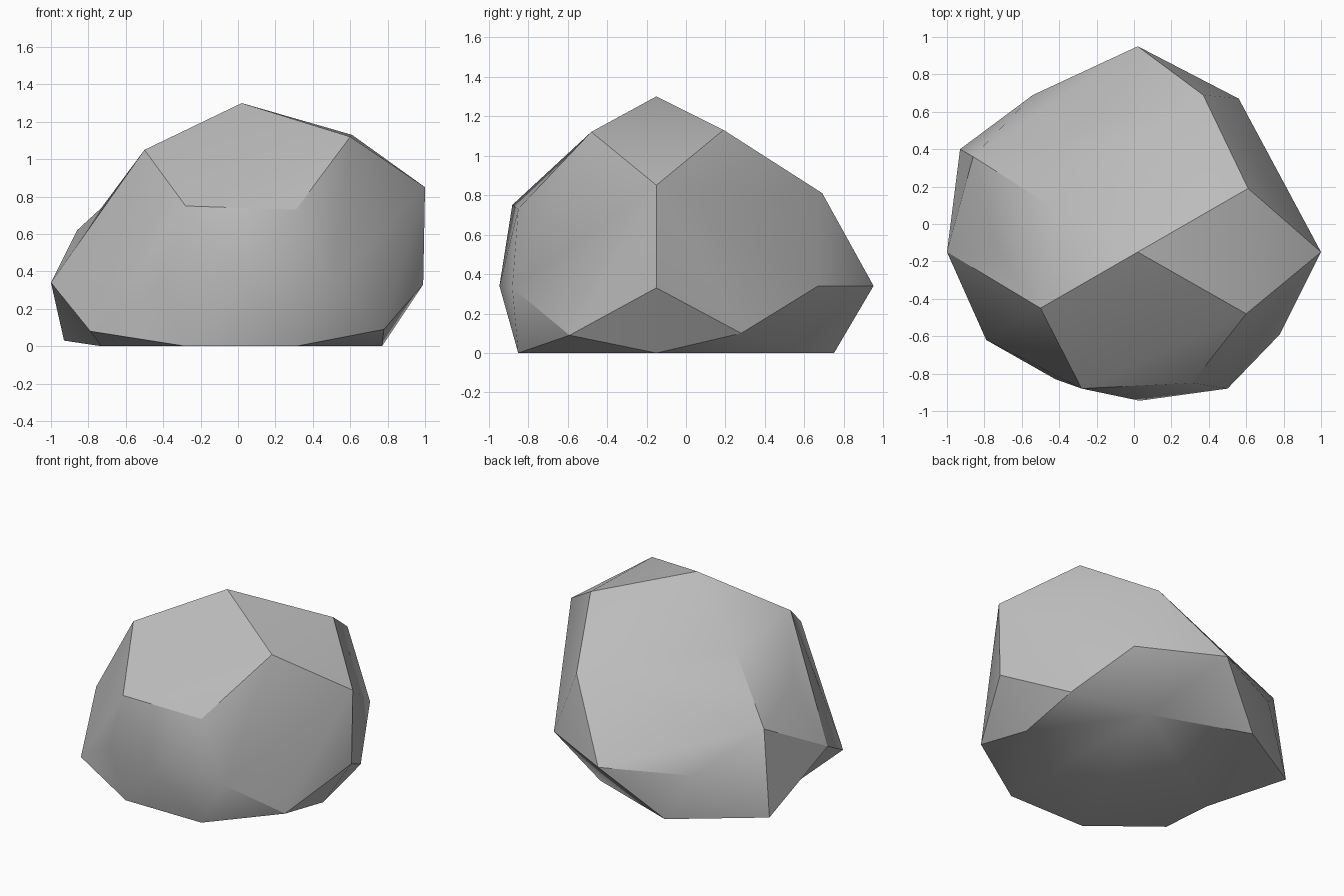
import bpy, bmesh, math

cube = bpy.data.objects.get("Cube")
if cube:
    bpy.data.objects.remove(cube, do_unlink=True)

# Corners of the boulder, grouped by height
crown = [(.02, -.15, 1.3), (.61, .19, 1.13), (.6, -.48, 1.12), (1, -.15, .85), (.37, .69, .81),
         (.31, -.85, .73), (-.28, -.88, .75), (-.24, .53, .66)]
belt = [(.5, -.88, .33), (.99, -.15, .33), (.03, -.945, .34), (-.42, -.83, .335),
        (.56, .67, .34), (.02, .95, .34), (-.54, .69, .33)]
base = [(.78, -.59, .09), (.76, .28, .1), (.77, -.15, 0), (.31, -.85, 0), (-.28, -.85, 0),
        (.31, .51, 0), (-.36, .75, 0)]

# Named corners around the two hollows on the -x side
brow, shelf = (-.5, -.45, 1.05), (-.45, .1, .975)
cheek, side = (-.86, .36, .62), (-1, -.15, .34)
toe, heel, sole = (-.79, -.62, .08), (-.93, .4, .03), (-.73, -.15, 0)
dent = (-.73, -.15, .74)

bm = bmesh.new()
vert = {p: bm.verts.new(p) for p in
        crown + belt + base + [brow, shelf, cheek, side, toe, heel, sole]}
bmesh.ops.convex_hull(bm, input=list(bm.verts))


def refill(rim, triangles):
    """Replace the hull faces spanning the rim with a hollow."""
    corners = {vert[p] for p in rim}
    old = [f for f in bm.faces if set(f.verts) <= corners]
    bmesh.ops.delete(bm, geom=old, context='FACES_ONLY')
    for tri in triangles:
        bm.faces.new([vert[p] for p in tri])
    loose = [e for e in bm.edges if not e.link_faces]
    bmesh.ops.delete(bm, geom=loose, context='EDGES')


# Upper hollow with a dented centre, lower hollow as an undercut
vert[dent] = bm.verts.new(dent)
rim = [brow, shelf, cheek, side]
refill(rim, [(a, b, dent) for a, b in zip(rim, rim[1:] + rim[:1])])
refill([side, toe, heel, sole], [(side, heel, sole), (side, sole, toe)])
bmesh.ops.recalc_face_normals(bm, faces=list(bm.faces))

mesh = bpy.data.meshes.new("boulder")
bm.to_mesh(mesh)
bm.free()
boulder = bpy.data.objects.new("boulder", mesh)
bpy.context.collection.objects.link(boulder)

# Plain grey stone
stone = bpy.data.materials.new("grey stone")
stone.use_nodes = True
grey = (.5, .5, .5, 1)
stone.diffuse_color = grey
stone.node_tree.nodes["Principled BSDF"].inputs["Base Color"].default_value = grey
mesh.materials.append(stone)

# Soft facets with crisp ridges
bpy.context.view_layer.objects.active = boulder
boulder.select_set(True)
bpy.ops.object.shade_smooth_by_angle(angle=math.radians(30))
